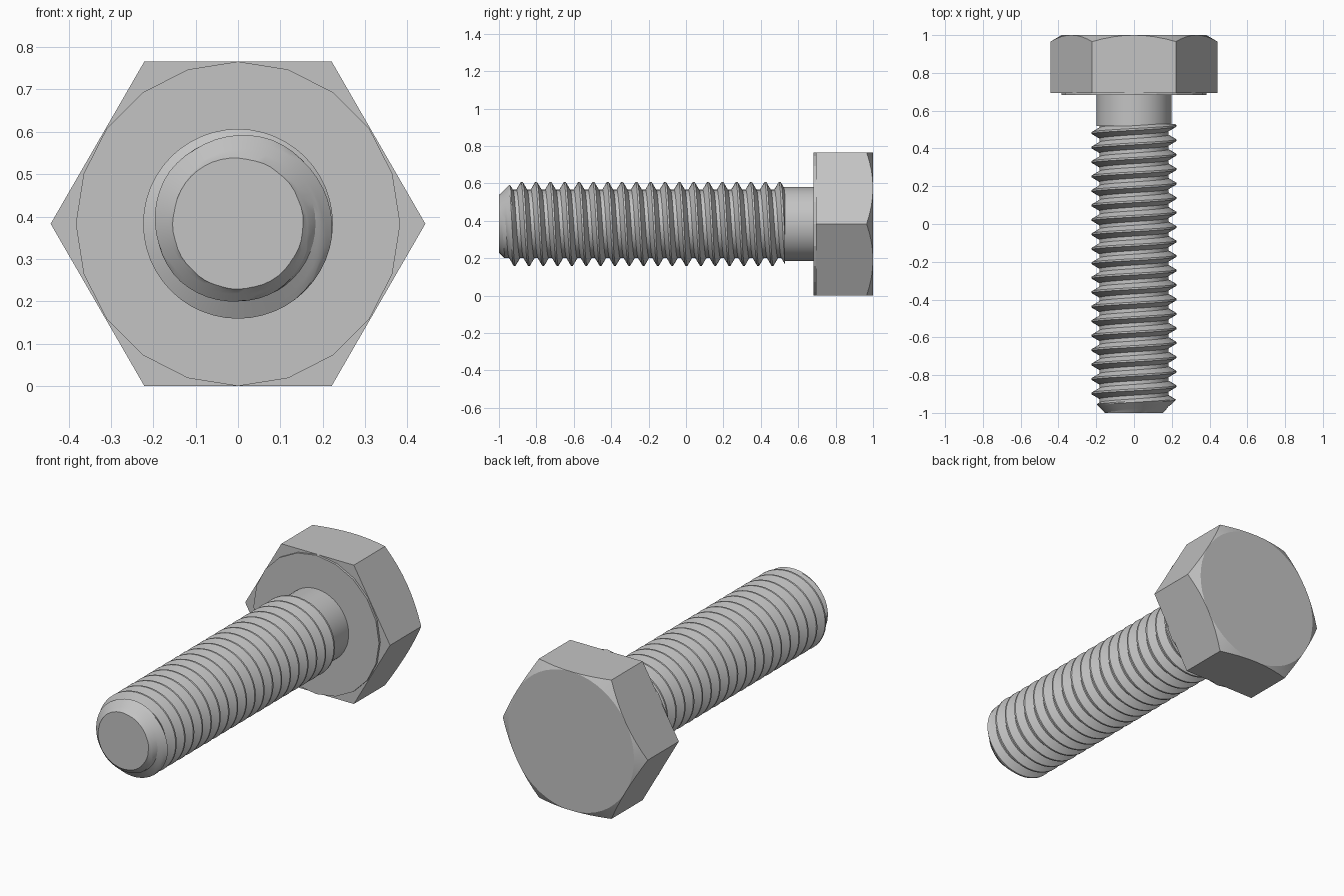
import bpy, bmesh, math

if "Cube" in bpy.data.objects:
    bpy.data.objects.remove(bpy.data.objects["Cube"], do_unlink=True)

FLAT = 0.383                        # half the width across flats, also the axis height
CORNER = FLAT / math.cos(math.pi / 6)
MAJOR, MINOR, SHANK = 0.224, 0.183, 0.198
PITCH = 0.0766
TIP, THREAD_END, WASHER, HEAD, BACK = -1.0, 0.53, 0.682, 0.694, 1.0
TIP_RADIUS = 0.153

steel = bpy.data.materials.new("steel grey")
steel.use_nodes = True
colour = (0.55, 0.55, 0.55, 1)
steel.diffuse_color = colour
steel.node_tree.nodes["Principled BSDF"].inputs["Base Color"].default_value = colour


def point(radius, angle, y):
    return (radius * math.cos(angle), y, FLAT + radius * math.sin(angle))


def finish(bm, name):
    bmesh.ops.remove_doubles(bm, verts=bm.verts, dist=1e-5)
    bmesh.ops.recalc_face_normals(bm, faces=bm.faces)
    mesh = bpy.data.meshes.new(name)
    bm.to_mesh(mesh)
    bm.free()
    mesh.materials.append(steel)
    obj = bpy.data.objects.new(name, mesh)
    bpy.context.collection.objects.link(obj)
    bpy.ops.object.select_all(action="DESELECT")
    obj.select_set(True)
    bpy.context.view_layer.objects.active = obj
    bpy.ops.object.shade_smooth_by_angle(angle=math.radians(17))
    return obj


def skin(bm, rings):
    """Join closed rings of points with quads and cap both ends."""
    loops = [[bm.verts.new(p) for p in ring] for ring in rings]
    for a, b in zip(loops, loops[1:]):
        for i in range(len(a)):
            k = (i + 1) % len(a)
            bm.faces.new((a[i], a[k], b[k], b[i]))
    bm.faces.new(loops[0])
    bm.faces.new(loops[-1])


def cylinder(name, radius, y0, y1, sides):
    bm = bmesh.new()
    turn = [2 * math.pi * i / sides for i in range(sides)]
    skin(bm, [[point(radius, a, y) for a in turn] for y in (y0, y1)])
    return finish(bm, name)


# Hexagonal head with a conical chamfer on its back
def build_head():
    per_side = 8
    hexagon = []
    for side in range(6):
        for i in range(per_side):
            a, b = (math.pi / 3 * (side + n) for n in (0, 1))
            t = i / per_side
            x = CORNER * (math.cos(a) * (1 - t) + math.cos(b) * t)
            z = CORNER * (math.sin(a) * (1 - t) + math.sin(b) * t)
            hexagon.append((math.hypot(x, z), math.atan2(z, x)))
    slope = math.tan(math.pi / 6)
    bm = bmesh.new()
    skin(bm, [
        [point(r, a, HEAD) for r, a in hexagon],
        [point(r, a, BACK - (r - FLAT) * slope) for r, a in hexagon],
        [point(FLAT, a, BACK) for r, a in hexagon],
    ])
    finish(bm, "hex_head")


# Right-handed helical thread, clamped to the tip chamfer and trimmed flat
def build_thread():
    steps = 48
    # profile across one pitch: crest, flank, root, flank
    corners = [(-1 / 16, MAJOR), (1 / 16, MAJOR), (3 / 8, MINOR), (5 / 8, MINOR), (15 / 16, MAJOR)]
    profile = []
    for (u0, r0), (u1, r1) in zip(corners, corners[1:]):
        cuts = 1 if r0 == r1 else 4
        profile += [(u0 + (u1 - u0) * c / cuts, r0 + (r1 - r0) * c / cuts) for c in range(cuts)]
    turns = math.ceil((THREAD_END - TIP) / PITCH) + 4
    bm = bmesh.new()
    grid = []
    for k in range(steps * turns):
        angle = 2 * math.pi * k / steps
        start = 0.52 + 2 * PITCH - PITCH * k / steps
        row = []
        for u, r in profile:
            y = start - u * PITCH
            row.append(bm.verts.new(point(min(r, TIP_RADIUS + max(0, y - TIP)), angle, y)))
        grid.append(row)
    for k in range(steps * (turns - 1) - 1):
        a = grid[k] + [grid[k + steps][0]]
        b = grid[k + 1] + [grid[k + 1 + steps][0]]
        for j in range(len(profile)):
            bm.faces.new((a[j], a[j + 1], b[j + 1], b[j]))
    for y, direction in ((TIP, -1), (THREAD_END, 1)):
        cut = bmesh.ops.bisect_plane(bm, geom=bm.verts[:] + bm.edges[:] + bm.faces[:],
                                     dist=1e-6, plane_co=(0, y, 0),
                                     plane_no=(0, direction, 0), clear_outer=True)
        rim = [e for e in cut["geom_cut"] if isinstance(e, bmesh.types.BMEdge)]
        bmesh.ops.edgeloop_fill(bm, edges=rim)
    finish(bm, "threaded_shaft")


build_head()
cylinder("washer_face", FLAT, WASHER, HEAD, 20)
cylinder("plain_shank", SHANK, THREAD_END - 0.01, WASHER + 0.005, 64)
build_thread()
